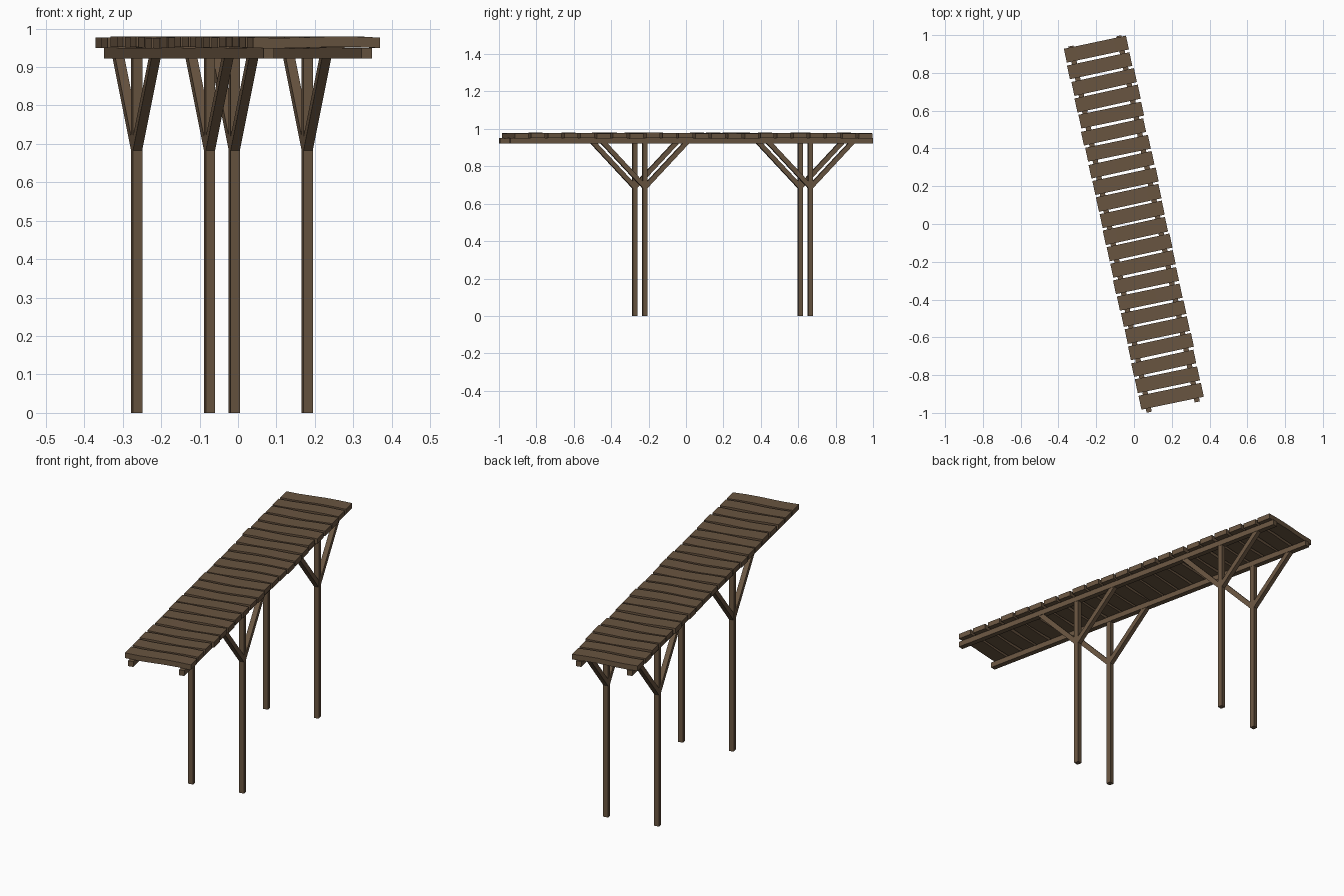
import bpy, bmesh, math, random
from mathutils import Matrix, Vector

if "Cube" in bpy.data.objects:
    bpy.data.objects.remove(bpy.data.objects["Cube"])

random.seed(7)
TURN = Matrix.Rotation(math.radians(12.1), 4, 'Z')   # whole walkway is turned in plan

wood = bpy.data.materials.new("weathered brown wood")
wood.diffuse_color = (0.14, 0.09, 0.052, 1)
wood.use_nodes = True
wood.node_tree.nodes["Principled BSDF"].inputs["Base Color"].default_value = wood.diffuse_color


def finish(bm, name):
    bmesh.ops.recalc_face_normals(bm, faces=bm.faces)
    bm.transform(TURN)
    me = bpy.data.meshes.new(name)
    bm.to_mesh(me)
    bm.free()
    me.materials.append(wood)
    ob = bpy.data.objects.new(name, me)
    bpy.context.collection.objects.link(ob)


def beam(name, a, b, w, h):
    """Square timber from a to b; w is its size across x, h the other way."""
    a, b = Vector(a), Vector(b)
    d = (b - a).normalized()
    side = Vector((1, 0, 0))
    up = d.cross(side)
    bm = bmesh.new()
    rings = [[bm.verts.new(p + side * (sx * w / 2) + up * (sy * h / 2))
              for sx, sy in ((-1, -1), (1, -1), (1, 1), (-1, 1))] for p in (a, b)]
    for i in range(4):
        j = (i + 1) % 4
        bm.faces.new((rings[0][i], rings[0][j], rings[1][j], rings[1][i]))
    bm.faces.new(rings[0])
    bm.faces.new(rings[1])
    finish(bm, name)


def plank(name, yc, width, length, thick):
    """Slightly warped board made of cross-sections along x."""
    bm = bmesh.new()
    n = 5
    shift = random.uniform(-0.004, 0.004)
    skew = random.uniform(-0.008, 0.008)
    phase = random.uniform(0, 6.28)
    rings = []
    for k in range(n + 1):
        x = (k / n - 0.5) * length + shift
        y = yc + x * skew
        z = 0.964 + 0.002 * math.sin(phase + k * 1.3)
        rings.append([bm.verts.new((x, y + sy * width / 2, z + sz * thick / 2))
                      for sy, sz in ((-1, -1), (1, -1), (1, 1), (-1, 1))])
    for r0, r1 in zip(rings, rings[1:]):
        for i in range(4):
            j = (i + 1) % 4
            bm.faces.new((r0[i], r0[j], r1[j], r1[i]))
    bm.faces.new(rings[0])
    bm.faces.new(rings[-1])
    finish(bm, name)


# Deck planks
COUNT = 22
for i in range(COUNT):
    y = -0.933 + i * (0.947 + 0.933) / (COUNT - 1)
    plank(f"deck_plank_{i + 1}", y, 0.076 + random.uniform(-0.003, 0.003),
          0.34 + random.uniform(-0.004, 0.004), 0.027)

# Long beams, posts and diagonal braces on both sides
for sx, side in ((-1, "left"), (1, "right")):
    x = sx * 0.13
    beam(f"{side}_beam", (x, -0.991, 0.936), (x, 0.991, 0.936), 0.028, 0.028)
    for y, row in ((-0.253, "front"), (0.652, "back")):
        beam(f"{side}_{row}_post", (x, y, 0), (x, y, 0.93), 0.025, 0.025)
        for sy, way in ((-1, "forward"), (1, "rear")):
            beam(f"{side}_{row}_{way}_brace", (x, y - sy * 0.008, 0.68),
                 (x, y + sy * 0.235, 0.935), 0.0245, 0.025)
